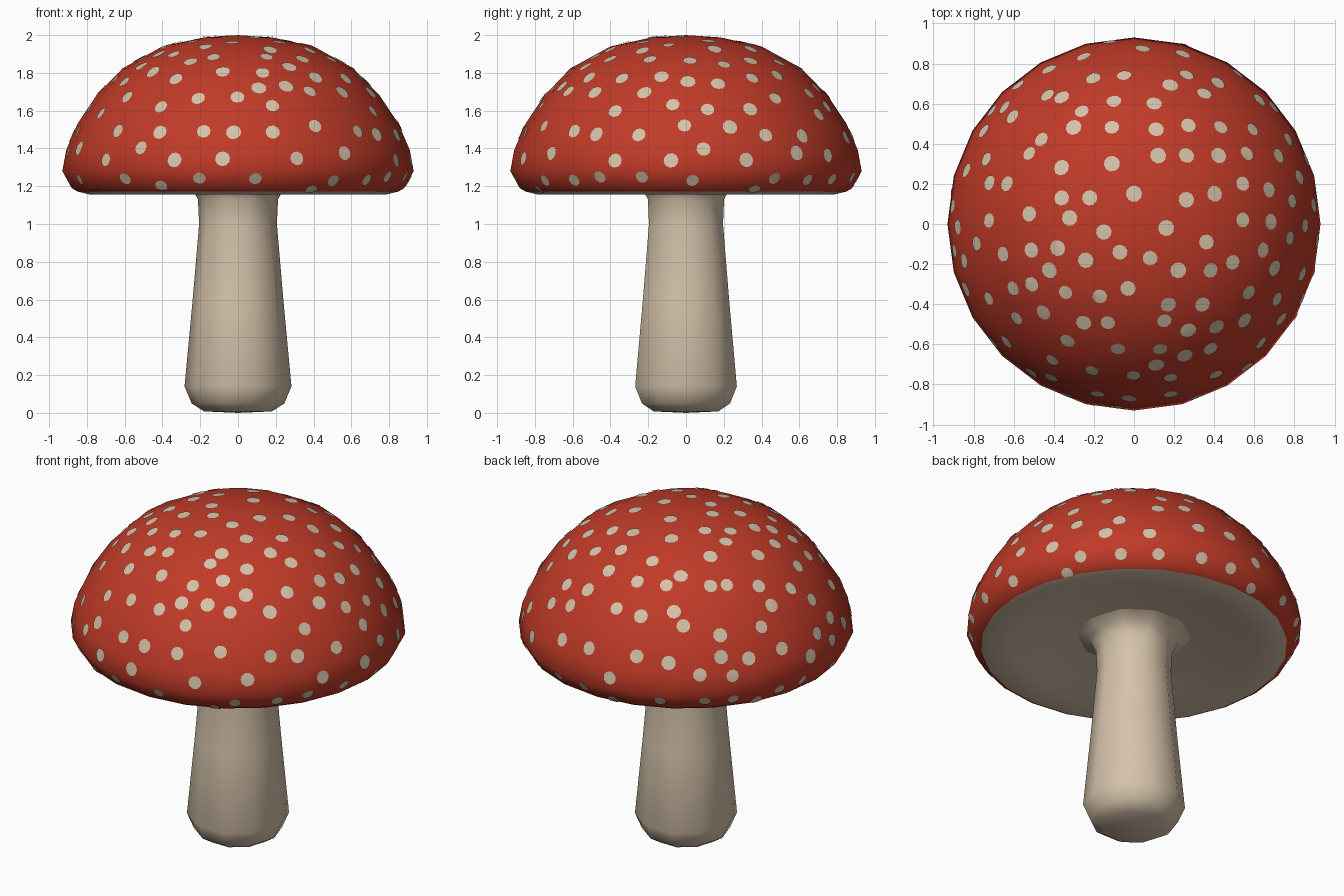
import bpy, bmesh, math, random
from mathutils import Vector
from mathutils.bvhtree import BVHTree

if "Cube" in bpy.data.objects:
    bpy.data.objects.remove(bpy.data.objects["Cube"])

random.seed(4)


def material(name, rgb):
    m = bpy.data.materials.new(name)
    m.diffuse_color = (*rgb, 1)
    m.use_nodes = True
    m.node_tree.nodes["Principled BSDF"].inputs["Base Color"].default_value = m.diffuse_color
    return m


RED = material("cap red", (0.53, 0.043, 0.021))
CREAM = material("cream", (0.66, 0.54, 0.40))


def finish(name, bm, mats):
    me = bpy.data.meshes.new(name)
    for f in bm.faces:
        f.smooth = True
    bm.to_mesh(me)
    for m in mats:
        me.materials.append(m)
    ob = bpy.data.objects.new(name, me)
    bpy.context.collection.objects.link(ob)
    return ob


def lathe(profile, sides, turn=0.0):
    """Revolve (radius, z) points around z; profile runs from top to bottom on the outside."""
    bm = bmesh.new()
    rings = []
    for r, z in profile:
        if r == 0:
            rings.append([bm.verts.new((0, 0, z))] * sides)
        else:
            rings.append([bm.verts.new((r * math.cos(a), r * math.sin(a), z))
                          for a in (math.tau * (i + turn) / sides for i in range(sides))])
    for up, low in zip(rings, rings[1:]):
        for i in range(sides):
            j = (i + 1) % sides
            vs = list(dict.fromkeys((up[i], low[i], low[j], up[j])))
            bm.faces.new(vs)
    bm.normal_update()
    return bm


# cap dome, red outside
dome = lathe([(0, 2.0), (0.18, 1.988), (0.4, 1.94), (0.61, 1.825), (0.75, 1.68), (0.85, 1.53),
              (0.91, 1.39), (0.93, 1.28), (0.88, 1.19), (0.85, 1.172)], 24)
tree = BVHTree.FromBMesh(dome)
finish("cap", dome, [RED])

# hollow underside of the cap
finish("cap_underside", lathe([(0.85, 1.172), (0.78, 1.155), (0.68, 1.17), (0.5, 1.20),
                               (0.34, 1.225), (0.15, 1.24)], 24), [CREAM])

# stem, flared where it meets the cap
finish("stem", lathe([(0.32, 1.23), (0.25, 1.20), (0.212, 1.13), (0.206, 1.0), (0.24, 0.6),
                      (0.283, 0.14), (0.245, 0.05), (0.18, 0.008), (0, 0.0)], 10), [CREAM])

# spot centres on the upper cap, seen from above (hundredths)
TOP = [(-36, 63), (-5, 74), (18, 69), (35, 65), (-43, 64), (-10, 61), (10, 60),
       (-26, 56), (-46, 42), (-30, 48), (-11, 48), (11, 47), (27, 49), (43, 48), (59, 47),
       (-52, 35), (-36, 28), (-11, 30), (12, 34), (26, 34), (42, 34), (56, 35),
       (-63, 20), (-36, 13), (-22, 13), (0, 15), (26, 12), (40, 15), (54, 20), (67, 17),
       (-52, 5), (-32, 3), (-15, -4), (16, -2), (54, 2), (68, 1),
       (-65, -15), (-51, -13), (-38, -12), (-24, -18), (-7, -14), (8, -17), (36, -9), (64, -13),
       (-42, -23), (22, -23), (38, -23), (49, -19), (70, -22),
       (-60, -32), (-51, -30), (-34, -34), (-17, -36), (-3, -32), (17, -40), (34, -40), (57, -34),
       (-45, -44), (-25, -49), (-13, -49), (15, -48), (27, -53), (41, -51), (55, -48),
       (-33, -58), (-8, -62), (13, -62), (38, -62), (-21, -73), (11, -70)]
spots = []
for x, y in TOP:
    hit, n, _, _ = tree.ray_cast(Vector((x / 100, y / 100, 3)), Vector((0, 0, -1)))
    spots.append((hit, n))

# staggered rows of spots on the steep side and rim
for row, (z, count) in enumerate([(1.70, 20), (1.61, 22), (1.49, 24), (1.37, 24), (1.24, 25), (1.19, 20)]):
    for i in range(count):
        a = math.tau * (i + 0.5 * (row % 2) + random.uniform(-0.2, 0.2)) / count
        d = Vector((math.cos(a), math.sin(a), 0))
        zz = z + (random.uniform(-0.035, 0.035) if z > 1.3 else random.uniform(-0.01, 0.015))
        hit, n, _, _ = tree.ray_cast(d * 3 + Vector((0, 0, zz)), -d)
        if hit and all((hit - c).length > 0.115 for c, _ in spots):
            spots.append((hit, n))

# thin round patches draped over the cap
bm = bmesh.new()
for c, n in spots:
    u = n.orthogonal().normalized()
    v = n.cross(u)
    radius = random.uniform(0.036, 0.041) if c.z > 1.3 else 0.034
    pts = [Vector()] + [(u * math.cos(a) + v * math.sin(a)) * radius
                        for a in (math.tau * k / 10 for k in range(10))]
    vs = []
    for p in pts:
        near, m, _, _ = tree.find_nearest(c + p)
        vs.append(bm.verts.new(near + m * 0.005))
    for k in range(10):
        bm.faces.new((vs[0], vs[k + 1], vs[(k + 1) % 10 + 1]))
finish("cap_spots", bm, [CREAM])
